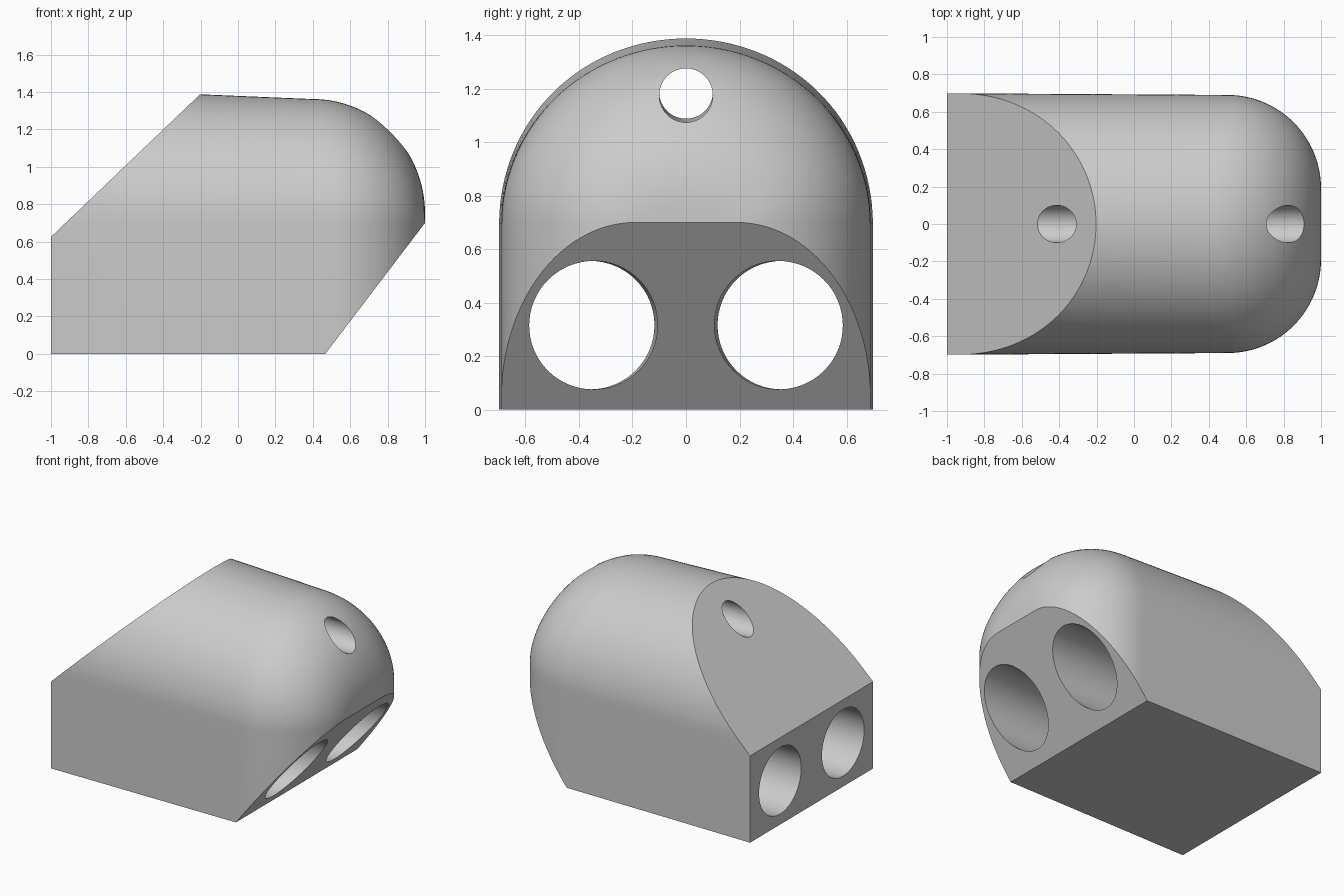
import bpy, bmesh
from math import sin, cos, pi, sqrt, radians
from mathutils import Vector

cube = bpy.data.objects.get("Cube")
if cube:
    bpy.data.objects.remove(cube, do_unlink=True)

grey = bpy.data.materials.new("light_grey")
grey.use_nodes = True
colour = (0.6, 0.6, 0.6, 1)
grey.diffuse_color = colour
grey.node_tree.nodes["Principled BSDF"].inputs["Base Color"].default_value = colour

SPRING = 0.695   # height where the arch starts
ARC = 64         # segments around the arch
NOSE = 32        # rings along the rounded end


def half_width(x):
    corner = max(0, (x - 0.5) / 0.5)
    return 0.19 + 0.5 * sqrt(max(0, 1 - corner ** 2)) - 0.006 * (min(x, 0.5) - 0.5)


def crown(x):
    bend = max(0, (x - 0.4) / 0.6)
    return 0.75 + 0.612 * sqrt(max(0, 1 - bend ** 2)) - 0.042 * (min(x, 0.4) - 0.4)


def section(x):
    """Arched cross-section: straight walls below a half ellipse."""
    w, rise = half_width(x), crown(x) - SPRING
    arch = [(x, w * cos(pi * i / ARC), SPRING + rise * sin(pi * i / ARC))
            for i in range(ARC + 1)]
    return [(x, w, 0)] + arch + [(x, -w, 0)]


# Body: loft the arch towards the rounded end
bm = bmesh.new()
stations = [-1, -0.6, -0.2, 0.1] + [0.4 + 0.6 * sin(pi / 2 * i / NOSE) for i in range(NOSE + 1)]
rings = [[bm.verts.new(p) for p in section(x)] for x in stations]
for a, b in zip(rings, rings[1:]):
    for i in range(len(a)):
        j = (i + 1) % len(a)
        bm.faces.new((a[i], a[j], b[j], b[i]))
bm.faces.new(rings[0])
bm.faces.new(rings[-1])

# Sloping top face and undercut nose
for point, normal in (((-1, 0, 0.625), (-0.765, 0, 0.8)),
                      ((0.467, 0, 0), (0.7, 0, -0.533))):
    cut = bmesh.ops.bisect_plane(bm, geom=bm.verts[:] + bm.edges[:] + bm.faces[:],
                                 dist=1e-5, plane_co=point, plane_no=normal, clear_outer=True)
    rim = [e for e in cut["geom_cut"] if isinstance(e, bmesh.types.BMEdge)]
    bmesh.ops.holes_fill(bm, edges=rim, sides=0)
bmesh.ops.remove_doubles(bm, verts=bm.verts, dist=1e-5)
bmesh.ops.recalc_face_normals(bm, faces=bm.faces)
mesh = bpy.data.meshes.new("body")
bm.to_mesh(mesh)
bm.free()
mesh.materials.append(grey)
body = bpy.data.objects.new("body", mesh)
bpy.context.collection.objects.link(body)


def drill(name, start, end, radius):
    """Cut a round through-hole between two points."""
    start, end = Vector(start), Vector(end)
    axis = end - start
    bpy.ops.mesh.primitive_cylinder_add(vertices=64, radius=radius, depth=axis.length,
                                        location=(start + end) / 2,
                                        rotation=axis.to_track_quat('Z', 'Y').to_euler())
    cutter = bpy.context.object
    cutter.name = name
    cutter.hide_render = True
    cutter.data.materials.append(grey)
    mod = body.modifiers.new(name, 'BOOLEAN')
    mod.operation = 'DIFFERENCE'
    mod.solver = 'EXACT'
    mod.object = cutter
    bpy.context.view_layer.objects.active = body
    bpy.ops.object.modifier_apply(modifier=name)
    bpy.data.objects.remove(cutter, do_unlink=True)


# Two large lower bores and one small upper bore
for side, label in ((1, "left"), (-1, "right")):
    drill("large_bore_" + label, (-1.3, 0.36 * side, 0.316), (1.3, 0.342 * side, 0.316), 0.24)
drill("small_bore", (-1.3, 0, 1.195), (1.3, 0, 1.17), 0.1)

bpy.ops.object.select_all(action='DESELECT')
body.select_set(True)
bpy.context.view_layer.objects.active = body
bpy.ops.object.shade_smooth_by_angle(angle=radians(30))
